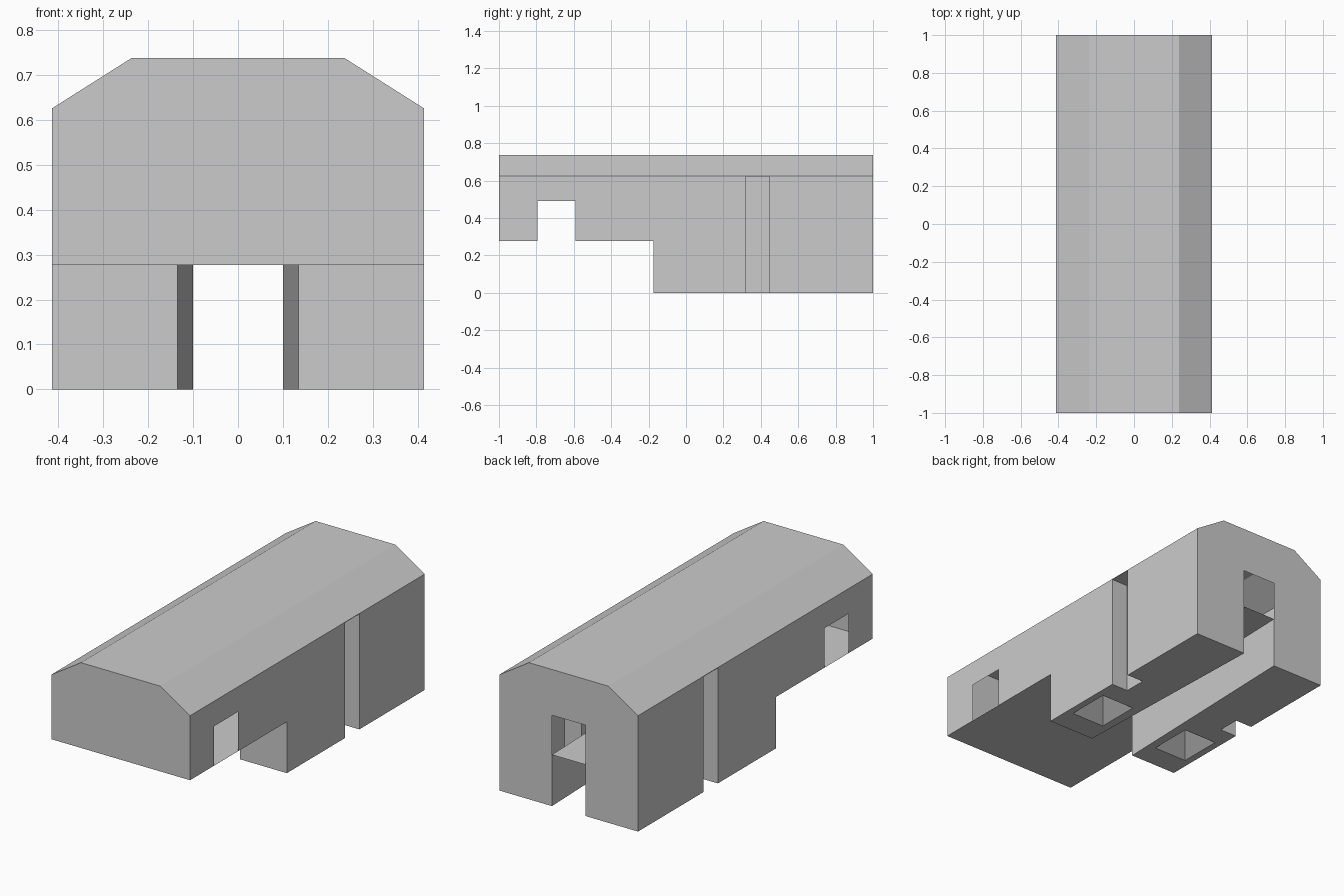
import bpy, bmesh
from mathutils import Vector, Matrix

if "Cube" in bpy.data.objects:
    bpy.data.objects.remove(bpy.data.objects["Cube"])

W, DECK, HEAD = 0.414, 0.277, 0.49   # half width, deck height, opening top


def prism(name, points, offset):
    """Extrude a closed 3D outline along offset."""
    bm = bmesh.new()
    face = bm.faces.new([bm.verts.new(p) for p in points])
    ext = bmesh.ops.extrude_face_region(bm, geom=[face])
    bmesh.ops.translate(bm, vec=Vector(offset),
                        verts=[v for v in ext["geom"] if isinstance(v, bmesh.types.BMVert)])
    bmesh.ops.recalc_face_normals(bm, faces=bm.faces)
    return link(name, bm)


def link(name, bm):
    mesh = bpy.data.meshes.new(name)
    bm.to_mesh(mesh)
    bm.free()
    ob = bpy.data.objects.new(name, mesh)
    bpy.context.collection.objects.link(ob)
    return ob


# Main hall with bevelled roof
half = [(W, 0), (W, 0.625), (0.237, 0.737)]
profile = half + [(-x, z) for x, z in reversed(half)]
hall = prism("hall_shell", [(x, -1, z) for x, z in profile], (0, 2, 0))

# Front overhang and tapering passage, as one plan-shaped cutter
plan = [(0.6, -1.2), (0.6, -0.175), (0.135, -0.175), (0.094, 1.2)]
plan += [(-x, y) for x, y in reversed(plan)]
cutters = [prism("passage_cutter", [(x, y, -0.1) for x, y in plan], (0, 0, DECK + 0.1))]

for s in (-1, 1):
    # Tall wall groove
    groove = [(s * 0.314, 0.32), (s * 0.6, 0.32), (s * 0.6, 0.443), (s * 0.314, 0.443)]
    cutters.append(prism("groove_cutter", [(x, y, -0.1) for x, y in groove], (0, 0, 0.722)))
    # Pyramid recess under each leg
    bm = bmesh.new()
    bmesh.ops.create_cone(bm, cap_ends=True, segments=4, radius1=2 ** 0.5, radius2=0, depth=2,
                          matrix=Matrix.Rotation(0.7853982, 4, 'Z'))
    bmesh.ops.scale(bm, vec=(0.2, 0.24, 0.09), verts=bm.verts)
    bmesh.ops.translate(bm, vec=(s * 0.276, 0.08, 0), verts=bm.verts)
    cutters.append(link("recess_cutter", bm))

for c in cutters:
    mod = hall.modifiers.new(c.name, 'BOOLEAN')
    mod.operation, mod.solver, mod.object = 'DIFFERENCE', 'EXACT', c

# Apply the cuts
bpy.context.view_layer.update()
result = bpy.data.meshes.new_from_object(
    hall.evaluated_get(bpy.context.evaluated_depsgraph_get()))
hall.modifiers.clear()
hall.data = result
for c in cutters:
    bpy.data.objects.remove(c)

# Open the side windows and rear doorway in the thin shell
bm = bmesh.new()
bm.from_mesh(result)
bmesh.ops.triangulate(bm, faces=bm.faces)
for axis, value in ((2, DECK), (2, HEAD), (1, -0.795), (1, -0.59), (0, 0.1), (0, -0.1)):
    normal = Vector((0, 0, 0))
    normal[axis] = 1
    bmesh.ops.bisect_plane(bm, geom=bm.verts[:] + bm.edges[:] + bm.faces[:],
                           plane_co=normal * value, plane_no=normal, dist=1e-5)


def is_opening(f):
    c = f.calc_center_median()
    if not DECK < c.z < HEAD:
        return False
    window = abs(abs(c.x) - W) < 1e-3 and -0.795 < c.y < -0.59
    door = abs(c.y - 1) < 1e-3 and abs(c.x) < 0.1
    return window or door


bmesh.ops.delete(bm, geom=[f for f in bm.faces if is_opening(f)], context='FACES')
bmesh.ops.remove_doubles(bm, verts=bm.verts, dist=1e-5)
bm.to_mesh(result)
bm.free()
